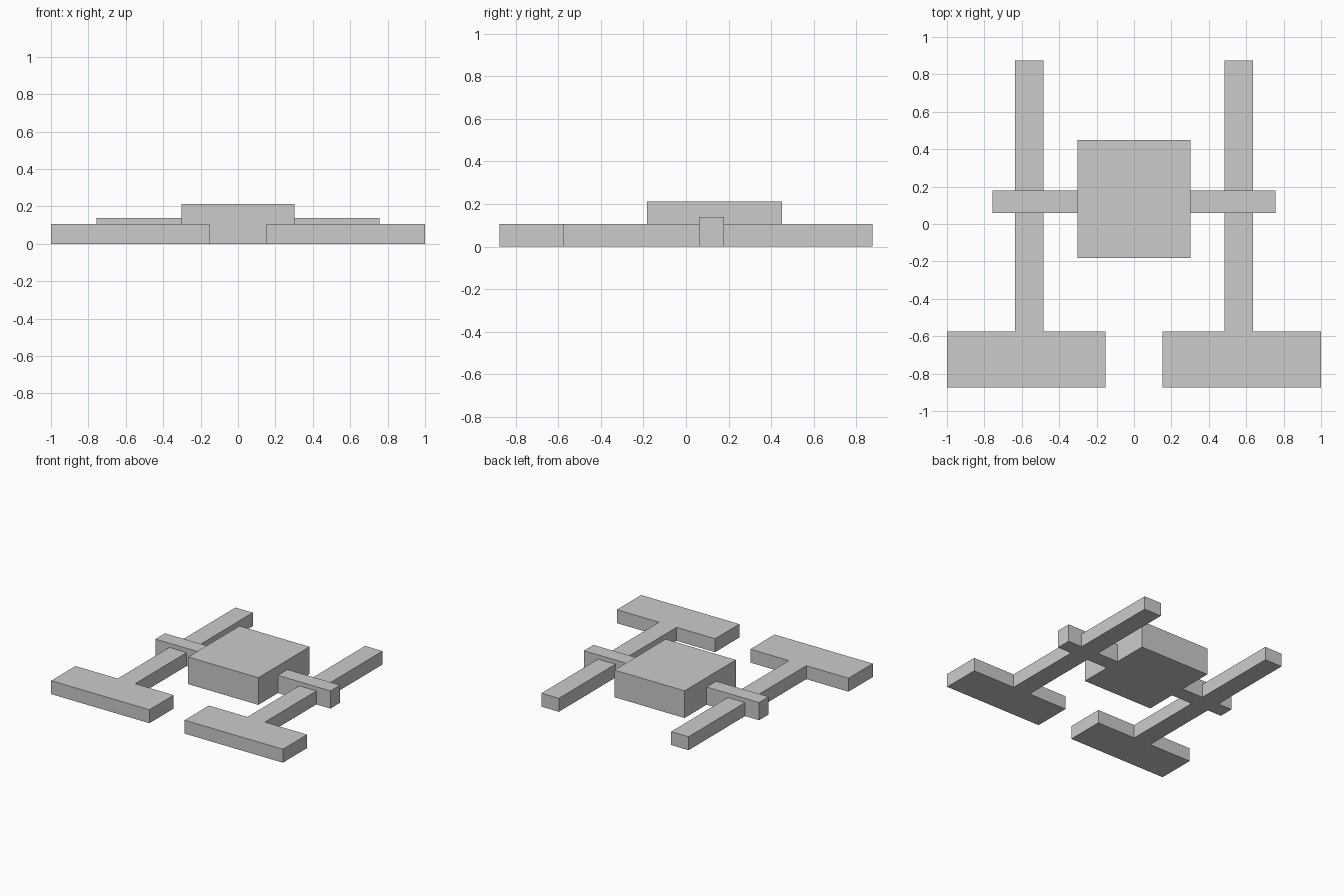
import bpy
import bmesh

if "Cube" in bpy.data.objects:
    bpy.data.objects.remove(bpy.data.objects["Cube"])


def prism(name, outline, height):
    """Extrude a closed ground outline (counter-clockwise) up to a height."""
    bm = bmesh.new()
    face = bm.faces.new([bm.verts.new((x, y, 0)) for x, y in outline])
    top = bmesh.ops.extrude_face_region(bm, geom=[face], use_keep_orig=True)
    for v in top["geom"]:
        if isinstance(v, bmesh.types.BMVert):
            v.co.z = height
    bmesh.ops.recalc_face_normals(bm, faces=bm.faces)
    mesh = bpy.data.meshes.new(name)
    bm.to_mesh(mesh)
    bm.free()
    obj = bpy.data.objects.new(name, mesh)
    bpy.context.collection.objects.link(obj)
    return obj


def rect(x0, x1, y0, y1):
    return [(x0, y0), (x1, y0), (x1, y1), (x0, y1)]


# Central body block
prism("body", rect(-0.303, 0.303, -0.182, 0.45), 0.212)

# T-shaped side rails: wide front pad and long narrow stem
rail = prism("side_rails", [
    (0.152, -0.875), (1.0, -0.875), (1.0, -0.576), (0.635, -0.576),
    (0.635, 0.875), (0.485, 0.875), (0.485, -0.576), (0.152, -0.576),
], 0.105)

# Cross arms joining the body to the rails
arm = prism("cross_arms", rect(0.303, 0.756, 0.06, 0.178), 0.138)

# Mirror both side parts across the centre
for part in (rail, arm):
    mirror = part.modifiers.new("mirror", "MIRROR")
    mirror.use_mirror_merge = False
